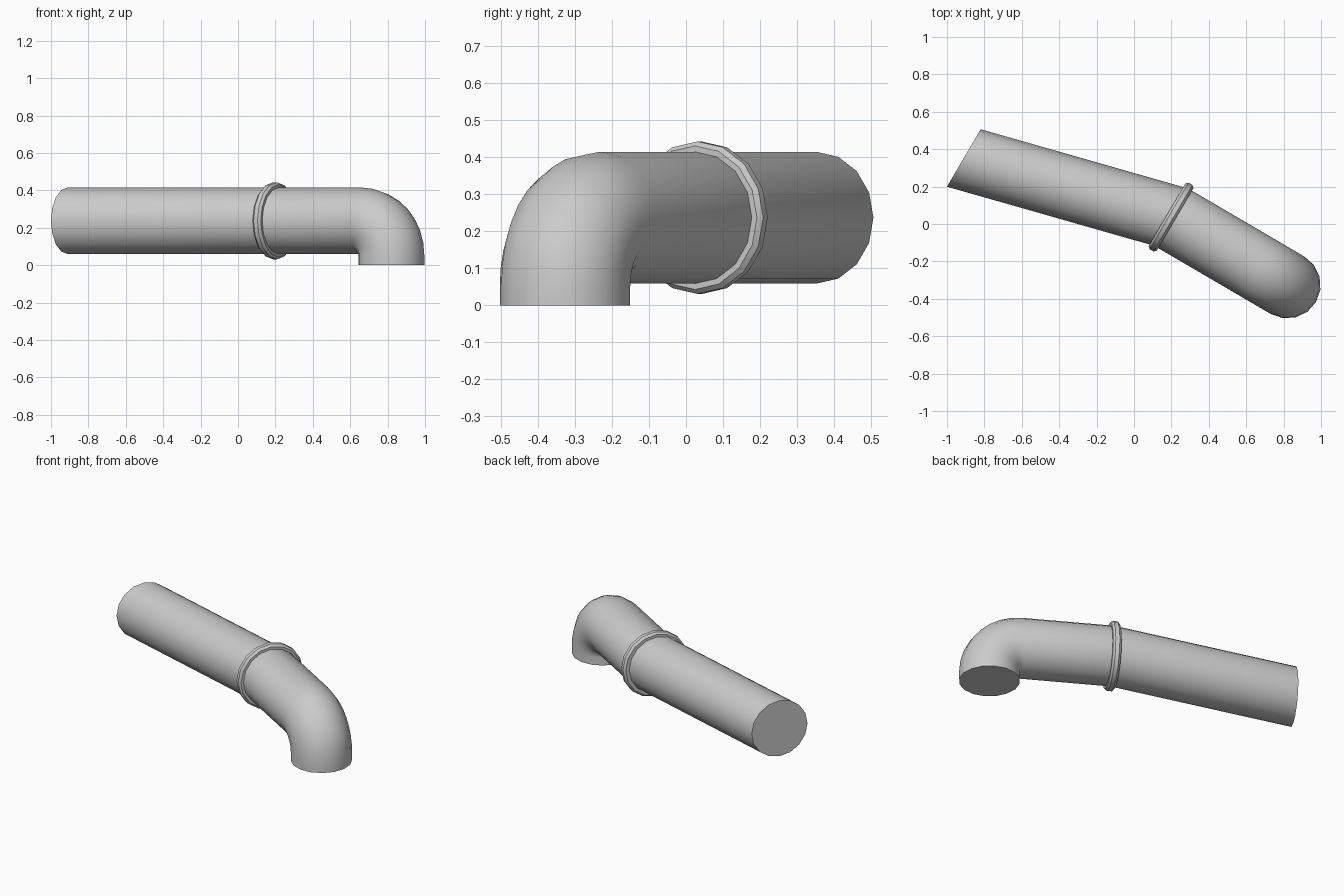
import bpy, bmesh, math
from mathutils import Vector

if "Cube" in bpy.data.objects:
    bpy.data.objects.remove(bpy.data.objects["Cube"])

SIDES, R, Z = 16, 0.178, 0.237
A = math.radians(-30.4)
D = Vector((math.cos(A), math.sin(A), 0))     # direction of the short arm
N = Vector((-D.y, D.x, 0))                    # sideways
UP = Vector((0, 0, 1))
JOINT = Vector((0.198, 0.037, Z))
AXIS = Vector((0.82, -0.327, 0))              # centre of the downturned mouth


def sweep(name, rings, cap):
    """Loft circles given as (centre, second axis, radius); first axis is N."""
    bm = bmesh.new()
    loops = []
    for c, u, r in rings:
        loops.append([bm.verts.new(c + r * (math.cos(t) * N + math.sin(t) * u))
                      for t in (2 * math.pi * i / SIDES for i in range(SIDES))])
    pairs = list(zip(loops, loops[1:]))
    if cap:
        bm.faces.new(loops[0])
        bm.faces.new(loops[-1])
    else:
        pairs.append((loops[-1], loops[0]))
    for a, b in pairs:
        for i in range(SIDES):
            j = (i + 1) % SIDES
            bm.faces.new((a[i], a[j], b[j], b[i]))
    bmesh.ops.recalc_face_normals(bm, faces=bm.faces)
    me = bpy.data.meshes.new(name)
    bm.to_mesh(me)
    bm.free()
    ob = bpy.data.objects.new(name, me)
    bpy.context.collection.objects.link(ob)
    bpy.context.view_layer.objects.active = ob
    ob.select_set(True)
    bpy.ops.object.shade_smooth_by_angle(angle=math.radians(30))
    ob.select_set(False)


# Pipe: long skewed arm, short arm, then a tight elbow turning down
BEND = 0.185
pivot = AXIS - BEND * D + (Z - BEND) * UP
path = [(Vector((-0.91, 0.353, Z)), UP, R), (JOINT, UP, R)]
for k in range(9):
    t = math.pi / 2 * (1 - k / 8)
    out = math.cos(t) * D + math.sin(t) * UP
    path.append((pivot + BEND * out, out, R))
path.append((AXIS, D, R))
sweep("pipe", path, True)

# Chamfered collar around the joint
profile = [(-0.025, 0.17), (-0.025, 0.194), (-0.012, 0.206),
           (0.012, 0.206), (0.025, 0.194), (0.025, 0.17)]
sweep("collar", [(JOINT + s * D, UP, r) for s, r in profile], False)
